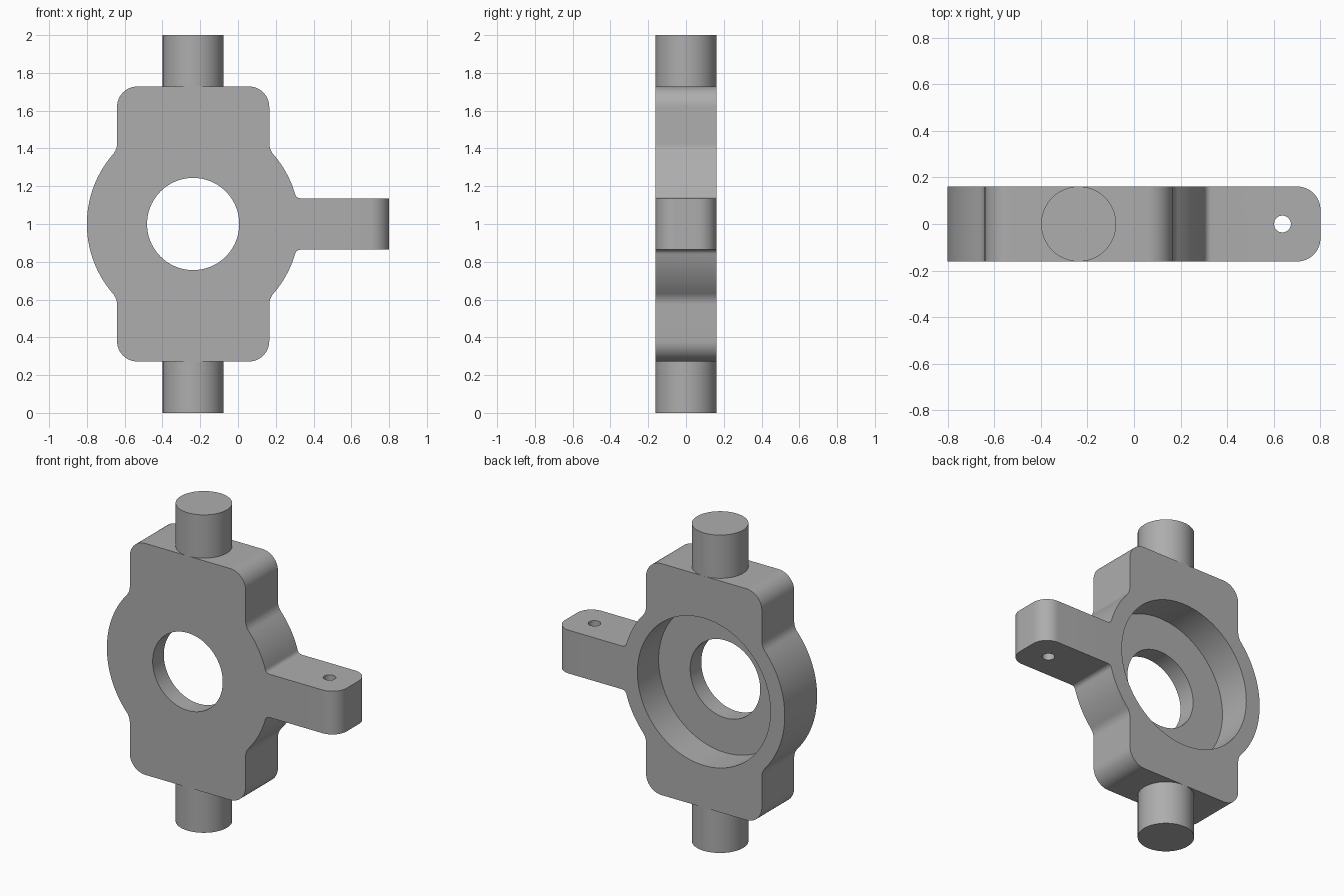
import bpy, bmesh, math
from mathutils import Matrix, Vector

if "Cube" in bpy.data.objects:
    bpy.data.objects.remove(bpy.data.objects["Cube"])

CX, CZ = -0.2375, 1.0        # bore axis
HALF = 0.161                 # half thickness, also the pin radius
R, PW, PH = 0.5625, 0.403, 0.728   # disc radius, plate half width and height
ARM_H, ARM_END = 0.136, 0.8 - CX

metal = bpy.data.materials.new("grey_metal")
metal.diffuse_color = (0.42, 0.42, 0.42, 1)
metal.use_nodes = True
metal.node_tree.nodes["Principled BSDF"].inputs["Base Color"].default_value = metal.diffuse_color


def arc(c, r, a0, a1, n):
    return [(c[0] + r * math.cos(a0 + (a1 - a0) * i / n),
             c[1] + r * math.sin(a0 + (a1 - a0) * i / n)) for i in range(n + 1)]


def make_object(name, bm):
    bmesh.ops.recalc_face_normals(bm, faces=bm.faces)
    mesh = bpy.data.meshes.new(name)
    bm.to_mesh(mesh)
    bm.free()
    obj = bpy.data.objects.new(name, mesh)
    bpy.context.collection.objects.link(obj)
    mesh.materials.append(metal)
    return obj


def cylinder(name, r, length, loc, axis, segs=96):
    bm = bmesh.new()
    rot = Vector((0, 0, 1)).rotation_difference(Vector(axis)).to_matrix().to_4x4()
    bmesh.ops.create_cone(bm, cap_ends=True, segments=segs, radius1=r, radius2=r,
                          depth=length, matrix=Matrix.Translation(loc) @ rot)
    return make_object(name, bm)


def activate(obj):
    bpy.ops.object.select_all(action='DESELECT')
    obj.select_set(True)
    bpy.context.view_layer.objects.active = obj


def cut(obj, cutter):
    mod = obj.modifiers.new("cut", 'BOOLEAN')
    mod.operation, mod.solver, mod.object = 'DIFFERENCE', 'EXACT', cutter
    activate(obj)
    bpy.ops.object.modifier_apply(modifier=mod.name)
    bpy.data.objects.remove(cutter)


# Upper half outline, from arm tip over the plate to the far side of the disc
pi = math.pi
f = 0.03                                     # arm root fillet
ca = (math.sqrt((R + f) ** 2 - (ARM_H + f) ** 2), ARM_H + f)
aa = math.atan2(ca[1], ca[0])
g = 0.09                                     # plate to disc fillet
cp = (PW + g, math.sqrt((R + g) ** 2 - (PW + g) ** 2))
ap = math.atan2(cp[1], cp[0])
cr = 0.108                                   # plate corner radius
shoulder = arc(cp, g, pi + ap, pi, 8)
shoulder += arc((PW - cr, PH - cr), cr, 0, pi / 2, 14)
upper = [(ARM_END, ARM_H)]
upper += arc(ca, f, 1.5 * pi, pi + aa, 8)
upper += arc((0, 0), R, aa, ap, 20)[1:-1]
upper += shoulder
upper += [(-x, z) for x, z in reversed(shoulder)]
upper += arc((0, 0), R, pi - ap, pi, 24)[1:]
outline = upper + [(x, -z) for x, z in reversed(upper[:-1])]

# Body: extruded outline with the arm tip rounded off
bm = bmesh.new()
face = bm.faces.new([bm.verts.new((CX + x, -HALF, CZ + z)) for x, z in outline])
new = bmesh.ops.extrude_face_region(bm, geom=[face])["geom"]
bmesh.ops.translate(bm, vec=(0, 2 * HALF, 0),
                    verts=[v for v in new if isinstance(v, bmesh.types.BMVert)])
tip = [e for e in bm.edges if all(v.co.x > 0.79 for v in e.verts)
       and abs(e.verts[0].co.z - e.verts[1].co.z) > 0.1]
bmesh.ops.recalc_face_normals(bm, faces=bm.faces)
bmesh.ops.bevel(bm, geom=tip, offset=0.1, segments=14, profile=0.5, affect='EDGES')
body = make_object("knuckle_body", bm)

# Through bore, wide recess from the back, and the small hole in the arm
FLOOR = -0.05
cut(body, cylinder("bore_cutter", 0.244, 1, (CX, 0, CZ), (0, 1, 0)))
cut(body, cylinder("recess_cutter", 0.463, 0.5, (CX, FLOOR + 0.25, CZ), (0, 1, 0), 128))
cut(body, cylinder("arm_hole_cutter", 0.036, 1, (0.637, 0, CZ), (0, 0, 1), 48))

# Pivot pins above and below
length = 1 - PH
parts = [body]
for name, s in (("upper_pin", 1), ("lower_pin", -1)):
    parts.append(cylinder(name, HALF, length, (CX, 0, CZ + s * (PH + length / 2)), (0, 0, 1)))

for obj in parts:
    activate(obj)
    bpy.ops.object.shade_smooth_by_angle(angle=math.radians(30))
